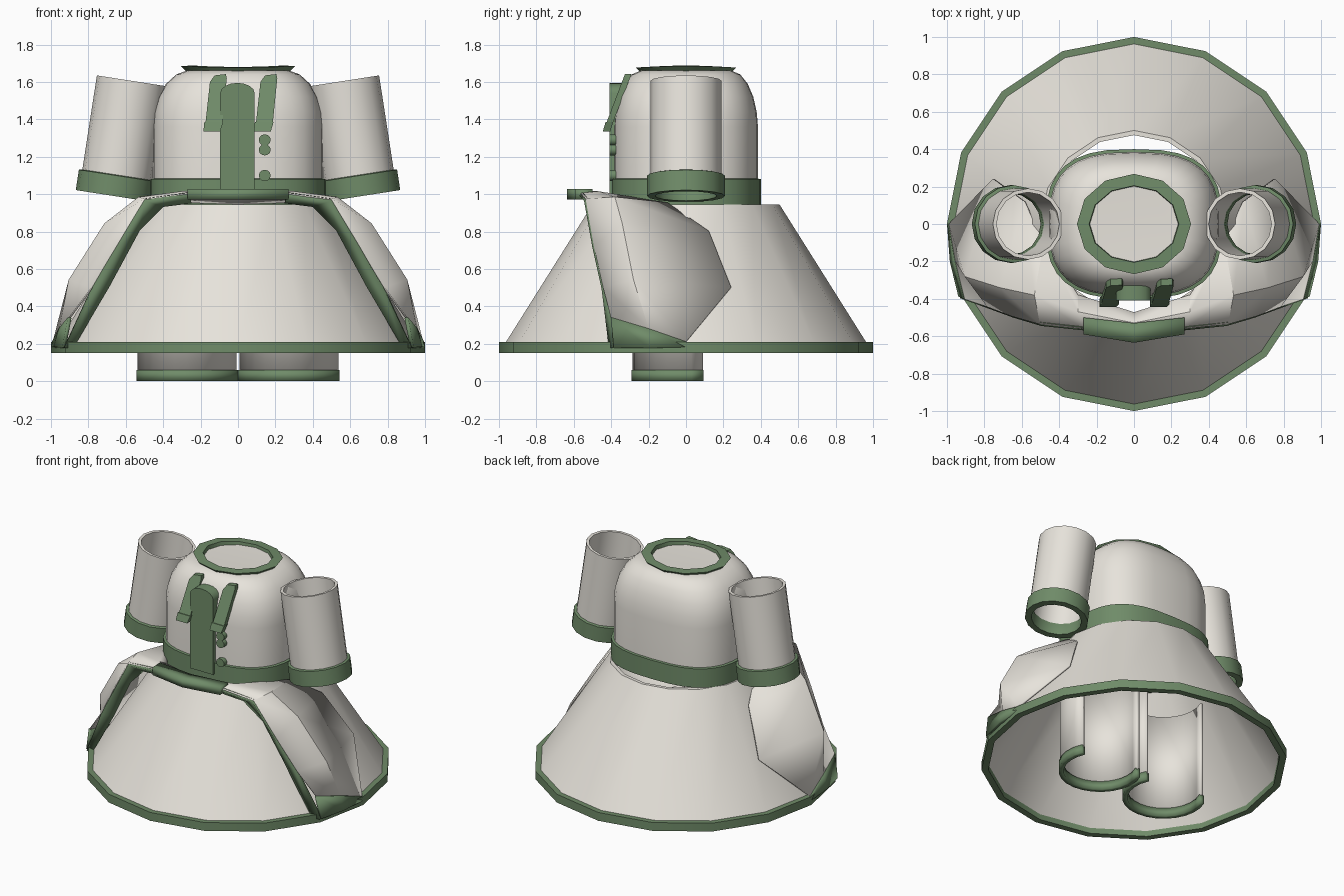
import bpy, bmesh, math
from mathutils import Matrix, Vector

if "Cube" in bpy.data.objects:
    bpy.data.objects.remove(bpy.data.objects["Cube"])


def material(name, color):
    m = bpy.data.materials.new(name)
    m.diffuse_color = color
    m.use_nodes = True
    m.node_tree.nodes["Principled BSDF"].inputs["Base Color"].default_value = m.diffuse_color
    return m


CLOTH = material("cream_cloth", (0.80, 0.77, 0.71, 1))
GREEN = material("green_trim", (0.16, 0.26, 0.14, 1))


def finish(name, bm, mat, matrix=None, angle=35):
    bmesh.ops.recalc_face_normals(bm, faces=bm.faces)
    if matrix:
        bm.transform(matrix)
    me = bpy.data.meshes.new(name)
    bm.to_mesh(me)
    bm.free()
    me.materials.append(mat)
    me.shade_smooth()
    me.set_sharp_from_angle(angle=math.radians(angle))
    ob = bpy.data.objects.new(name, me)
    bpy.context.collection.objects.link(ob)
    return ob


def loft(name, rings, mat, n=16, power=2.0, hollow=False, cap=False, matrix=None, dip=0):
    """Stack of (rx, ry, z) superellipse rings; hollow closes the profile into a loop."""
    bm = bmesh.new()
    loops = []
    for rx, ry, z in rings:
        loop = []
        for i in range(n):
            a = 2 * math.pi * i / n
            c, s = math.cos(a), math.sin(a)
            x = rx * math.copysign(abs(c) ** (2 / power), c)
            y = ry * math.copysign(abs(s) ** (2 / power), s)
            loop.append(bm.verts.new((x, y, z - dip * s * s)))
        loops.append(loop)
    pairs = list(zip(loops, loops[1:]))
    if hollow:
        pairs.append((loops[-1], loops[0]))
    for a, b in pairs:
        for i in range(n):
            j = (i + 1) % n
            bm.faces.new((a[i], a[j], b[j], b[i]))
    if cap:
        bm.faces.new(loops[-1])
    return finish(name, bm, mat, matrix)


def sheet(name, rows, thick, mat, mirror=True, angle=35, offset=0):
    """Grid of points given a thickness and mirrored across x."""
    bm = bmesh.new()
    vs = [[bm.verts.new(p) for p in r] for r in rows]
    for a, b in zip(vs, vs[1:]):
        for i in range(len(a) - 1):
            bm.faces.new((a[i], a[i + 1], b[i + 1], b[i]))
    ob = finish(name, bm, mat, angle=angle)
    if mirror:
        ob.modifiers.new("mirror", "MIRROR")
    s = ob.modifiers.new("thickness", "SOLIDIFY")
    s.thickness = thick
    s.offset = offset
    return ob


def prism(name, outline, y0, y1, mat, lean=0.0, z0=0.0):
    """Extruded x-z outline; lean pushes it back with height."""
    bm = bmesh.new()
    f = [bm.verts.new((x, y0 + lean * (z - z0), z)) for x, z in outline]
    b = [bm.verts.new((x, y1 + lean * (z - z0), z)) for x, z in outline]
    bm.faces.new(f)
    bm.faces.new(b)
    for i in range(len(f)):
        j = (i + 1) % len(f)
        bm.faces.new((f[i], f[j], b[j], b[i]))
    return finish(name, bm, mat)


# Skirt cone and its hem
loft("skirt", [(.975, .975, .19), (.5, .5, .945), (.475, .475, .945), (.955, .955, .19)],
     CLOTH, hollow=True)
loft("skirt_hem", [(1, 1, .15), (1, 1, .21), (.955, .955, .21), (.955, .955, .15)],
     GREEN, hollow=True)

# Open-fronted overskirt: outer edge, bulging middle, line where it meets the skirt
front = [(0, -.59, 1), (.27, -.56, 1), (.5, -.535, .97), (.65, -.49, .72), (.78, -.44, .5), (.9, -.40, .34)]
middle = [(0, -.53, 1.01), (.3, -.47, 1.01), (.53, -.38, .98), (.71, -.34, .84), (.9, -.28, .54), (.95, -.2, .28)]
back = [(0, -.475, .95), (.3, -.38, .96), (.48, -.1, .95), (.585, .12, .8), (.75, .24, .5), (.985, 0, .21)]
sheet("overskirt", [front, middle, back], .012, CLOTH, angle=25)

# Overskirt trim: front facing band, top bar and hem piece
outer = [front[1], front[2], front[3], front[4], (.93, -.385, .18)]
inner = [(.25, -.52, .96), (.4, -.5, .94), (.53, -.46, .81), (.69, -.42, .51), (.88, -.40, .18)]
sheet("overskirt_front_trim", [outer, inner], .025, GREEN)
sheet("overskirt_top_trim", [[(0, -.635, 1), (.27, -.59, 1)], [(0, -.53, 1), (.27, -.50, 1)]],
      .055, GREEN)
sheet("overskirt_hem_trim", [[front[5], middle[5], back[5]],
                             [(.93, -.385, .18), (.975, -.2, .18), (.99, 0, .18)]], .02, GREEN)

# Bodice with rounded shoulders, waistband and collar
loft("bodice", [(.455, .385, .97), (.455, .385, 1.36), (.448, .378, 1.44), (.425, .36, 1.52),
                (.385, .33, 1.59), (.33, .29, 1.64), (.27, .24, 1.662), (.23, .2, 1.66)],
     CLOTH, n=32, power=2.8, cap=True)
loft("waistband", [(.472, .4, .945), (.472, .4, 1.08), (.445, .375, 1.085), (.445, .375, .945)],
     GREEN, n=32, power=2.8, hollow=True)
loft("collar", [(.27, .235, 1.65), (.305, .268, 1.685), (.24, .205, 1.688), (.235, .2, 1.65)],
     GREEN, n=12, hollow=True, dip=.008)

# Tilted open sleeves with cuffs
for side, sx in (("left", -1), ("right", 1)):
    m = Matrix.Translation((sx * .662, 0, .99)) @ Matrix.Rotation(math.radians(-8.8 * sx), 4, 'Y')
    loft(side + "_sleeve", [(.19, .19, .03), (.19, .19, .623), (.17, .17, .623), (.17, .17, .03)],
         CLOTH, hollow=True, matrix=m)
    loft(side + "_cuff", [(.208, .208, 0), (.208, .208, .11), (.185, .185, .115), (.165, .165, .08),
                          (.165, .165, 0)], GREEN, hollow=True, matrix=m)

    # Trouser legs: curved shells open at the back
    def arc(r, z):
        angles = [math.radians(155 + 230 * i / 16) for i in range(17)]
        return [(sx * .272 + r * math.cos(a), -.02 + r * math.sin(a), z) for a in angles]
    sheet(side + "_leg", [arc(.255, .05), arc(.255, .75)], .02, CLOTH, mirror=False)
    sheet(side + "_leg_cuff", [arc(.255, 0), arc(.255, .06)], .034, GREEN, mirror=False)

# Button placket with a rounded top
top = [(-.003 + .092 * math.cos(a), 1.54 + .055 * math.sin(a))
       for a in [math.pi * i / 8 for i in range(9)]]
prism("placket", [(-.095, 1.0), (.089, 1.0)] + top, -.41, -.33, GREEN)

# Pair of leaning chest straps
for i, x in enumerate((-.185, .085)):
    prism("chest_strap_%d" % i, [(x + .01, 1.37), (x + .1, 1.37), (x + .125, 1.62), (x + .12, 1.642),
                                 (x + .06, 1.635), (x + .035, 1.6)], -.43, -.395, GREEN,
          lean=.38, z0=1.37)
    prism("chest_strap_end_%d" % i, [(x, 1.335), (x + .09, 1.335), (x + .105, 1.385), (x + .005, 1.385)],
          -.445, -.405, GREEN, lean=.3, z0=1.335)

# Small buttons
for i, z in enumerate((1.29, 1.237, 1.1)):
    ring = [(.143 + .032 * math.cos(math.pi * k / 6), z + .03 * math.sin(math.pi * k / 6))
            for k in range(12)]
    prism("button_%d" % i, ring, -.408, -.36, GREEN)
